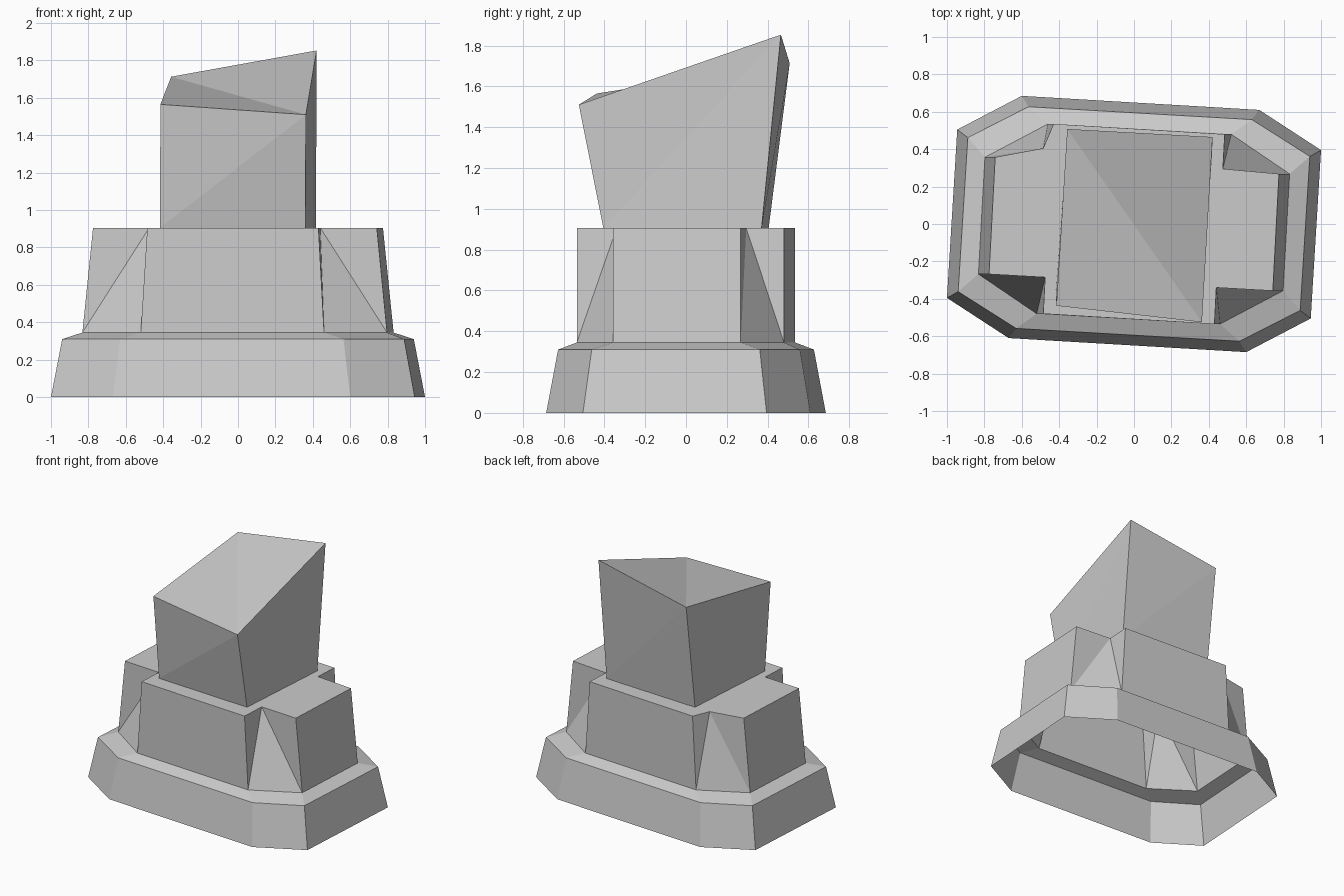
import bpy
import bmesh

default_cube = bpy.data.objects.get("Cube")
if default_cube:
    bpy.data.objects.remove(default_cube, do_unlink=True)

GREY = (0.6, 0.6, 0.6, 1.0)
stone = bpy.data.materials.new("plain_grey")
stone.use_nodes = True
stone.diffuse_color = GREY
stone.node_tree.nodes["Principled BSDF"].inputs["Base Color"].default_value = GREY


def half_turn(half):
    """Complete an outline by repeating it rotated half a turn."""
    return half + [(-x, -y) for x, y in half]


def add_ring(bm, outline, height):
    return [bm.verts.new((x, y, height)) for x, y in outline]


def neighbours(ring, other):
    """Walk two matching rings, giving the four corners of each side."""
    count = len(ring)
    for i in range(count):
        j = (i + 1) % count
        yield i, ring[i], ring[j], other[j], other[i]


def finish(bm, name):
    mesh = bpy.data.meshes.new(name)
    bm.to_mesh(mesh)
    bm.free()
    mesh.materials.append(stone)
    part = bpy.data.objects.new(name, mesh)
    bpy.context.collection.objects.link(part)
    return part


# Shared heights and outlines, anticlockwise from the front right corner
SHOULDER, LEDGE, DECK = 0.31, 0.345, 0.905
foot = half_turn([(0.945, -0.505), (1, 0.395), (0.67, 0.61), (-0.6, 0.685)])
shoulder = [(x * 0.94, y * 0.915) for x, y in foot]
waist = half_turn([(0.797, -0.357), (0.832, 0.268), (0.52, 0.48), (-0.46, 0.535)])
deck = half_turn([(0.742, -0.357), (0.775, 0.268), (0.485, 0.48), (-0.43, 0.535)])
notches = [(0.475, 0.295), (-0.485, 0.405), (-0.475, -0.285), (0.44, -0.34)]


def build_plinth():
    # Sloping open skirt with a shallow ledge
    bm = bmesh.new()
    rings = [add_ring(bm, foot, 0), add_ring(bm, shoulder, SHOULDER),
             add_ring(bm, waist, LEDGE)]
    for lower, upper in zip(rings, rings[1:]):
        for _, *corners in neighbours(lower, upper):
            bm.faces.new(corners)
    return finish(bm, "plinth")


def build_body():
    # Octagonal at the waist, with notched corners at the deck
    bm = bmesh.new()
    lower = add_ring(bm, waist, LEDGE)
    upper = add_ring(bm, deck, DECK)
    inner = add_ring(bm, notches, DECK)
    cap = []
    for i, low_a, low_b, top_b, top_a in neighbours(lower, upper):
        cap.append(top_a)
        if i % 2 == 0:
            bm.faces.new((low_a, low_b, top_b, top_a))
            continue
        notch = inner[i // 2]
        cap.append(notch)
        bm.faces.new((low_a, low_b, notch))
        bm.faces.new((low_b, top_b, notch))
        bm.faces.new((low_a, notch, top_a))
    bm.faces.new(cap)
    return finish(bm, "body")


def build_tower():
    # Flared block with a crooked, slanting roof
    bm = bmesh.new()
    lower = add_ring(bm, half_turn([(0.36, -0.405), (0.417, 0.37)]), DECK)
    lower[3].co.y = -0.365
    roof = [(0.363, -0.525, 1.51), (0.42, 0.465, 1.853),
            (-0.357, 0.508, 1.713), (-0.415, -0.437, 1.565)]
    upper = [bm.verts.new(corner) for corner in roof]
    for _, low_a, low_b, top_b, top_a in neighbours(lower, upper):
        bm.faces.new((low_a, low_b, top_b))
        bm.faces.new((low_a, top_b, top_a))
    front_right, back_right, back_left, front_left = upper
    bm.faces.new((front_right, back_right, back_left))
    bm.faces.new((front_right, back_left, front_left))
    return finish(bm, "tower")


build_plinth()
build_body()
build_tower()
